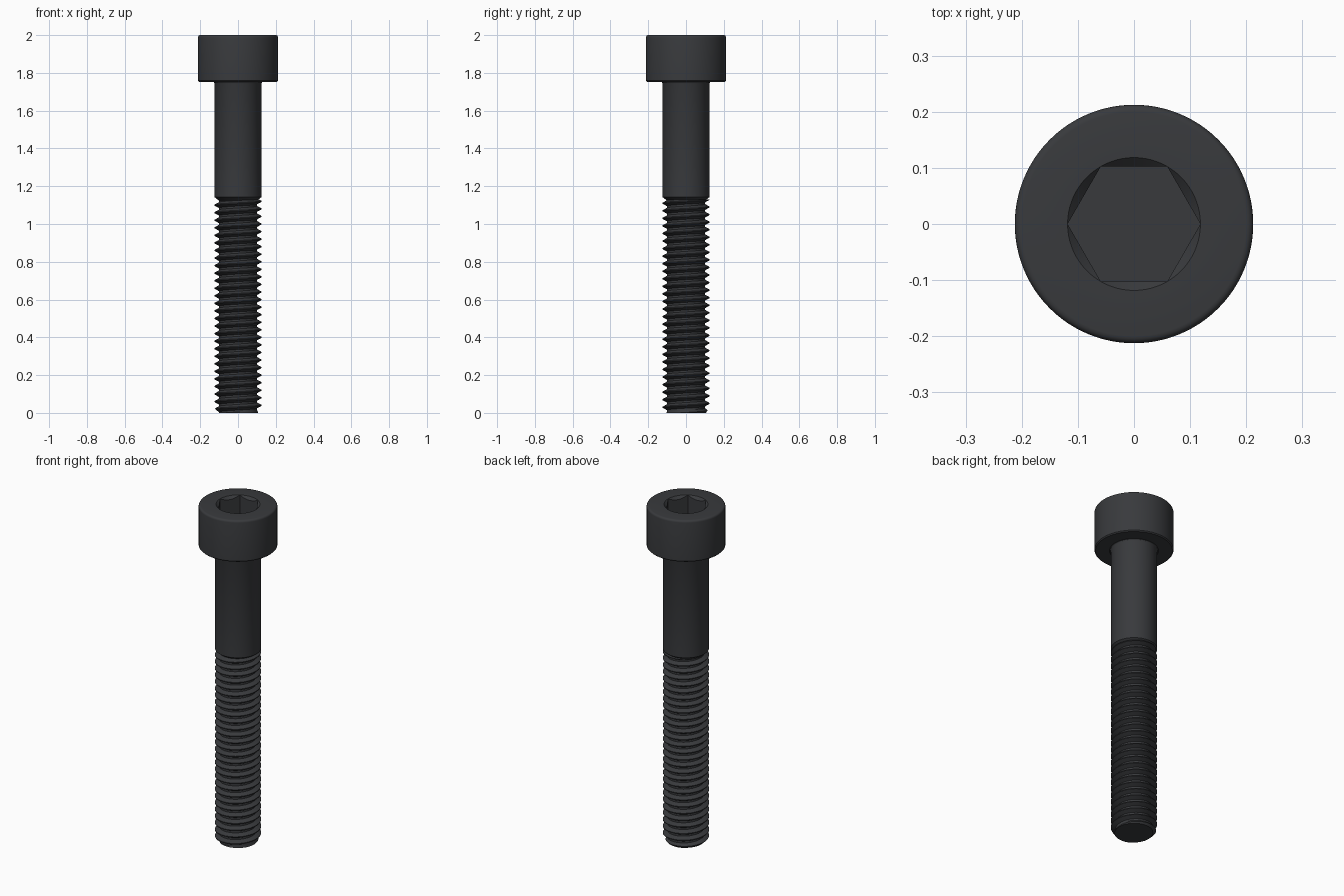
import bpy, bmesh
from math import pi, cos, sin, radians, tau

if "Cube" in bpy.data.objects:
    bpy.data.objects.remove(bpy.data.objects["Cube"])

SEGS = 96
HEAD_R, SHANK_R, ROOT_R = 0.2125, 0.1245, 0.101
HEAD_Z, THREAD_TOP, PITCH = 1.753, 1.13, 0.04
FLAT = 0.1025                       # half the hex width across flats
CORNER = FLAT / cos(pi / 6)

mat = bpy.data.materials.new("black_steel")
mat.diffuse_color = (0.04, 0.042, 0.046, 1)
mat.use_nodes = True
mat.node_tree.nodes["Principled BSDF"].inputs["Base Color"].default_value = mat.diffuse_color


def finish(name, bm):
    bmesh.ops.remove_doubles(bm, verts=bm.verts, dist=1e-5)
    bmesh.ops.dissolve_degenerate(bm, dist=1e-6, edges=bm.edges)
    rim = [e for e in bm.edges if e.is_boundary]
    if rim:
        bmesh.ops.holes_fill(bm, edges=rim, sides=0)
    bmesh.ops.recalc_face_normals(bm, faces=bm.faces)
    me = bpy.data.meshes.new(name)
    bm.to_mesh(me)
    bm.free()
    me.materials.append(mat)
    ob = bpy.data.objects.new(name, me)
    bpy.context.collection.objects.link(ob)
    bpy.ops.object.select_all(action='DESELECT')
    ob.select_set(True)
    bpy.context.view_layer.objects.active = ob
    bpy.ops.object.shade_smooth_by_angle(angle=radians(30))
    return ob


def grid(name, rows, point):
    """Skin rows of points around the z axis; point(row, angle) -> (r, z)."""
    bm = bmesh.new()
    vs = []
    for row in rows:
        ring = []
        for i in range(SEGS + 1):
            a = tau * i / SEGS
            r, z = point(row, a)
            ring.append(bm.verts.new((r * cos(a), r * sin(a), z)))
        vs.append(ring)
    for lo, hi in zip(vs, vs[1:]):
        for i in range(SEGS):
            bm.faces.new((lo[i], lo[i + 1], hi[i + 1], hi[i]))
    return finish(name, bm)


def hex_r(a):
    return FLAT / cos(a % (pi / 3) - pi / 6)


# Head: rounded top edge, hex socket with a conical lead-in
def head_point(row, a):
    if row == "lead_in":
        return hex_r(a), 2 - (CORNER - hex_r(a))
    if row == "socket_floor":
        return hex_r(a), 1.875
    return row


f = 0.0125
head_rows = [(0.1, HEAD_Z), (HEAD_R - 0.006, HEAD_Z), (HEAD_R, HEAD_Z + 0.006)]
head_rows += [(HEAD_R - f + f * cos(t * pi / 8), 2 - f + f * sin(t * pi / 8)) for t in range(5)]
head_rows += [(CORNER, 2), "lead_in", "socket_floor"]
grid("head", head_rows, head_point)

# Plain shank: chamfer into the thread, small fillet under the head
shank_rows = [(ROOT_R, THREAD_TOP - 0.005), (SHANK_R, THREAD_TOP + 0.012),
              (SHANK_R, HEAD_Z - 0.01), (SHANK_R + 0.003, HEAD_Z - 0.003),
              (SHANK_R + 0.01, HEAD_Z + 0.002)]
grid("shank", shank_rows, lambda row, a: row)


# Thread: right-handed 60 degree helix, clipped flat at both ends
def thread_r(z, a):
    d = abs((z / PITCH - a / tau + 0.5) % 1 - 0.5)      # distance from crest
    t = min(max((d - 0.0625) / 0.3125, 0), 1)
    r = SHANK_R + (ROOT_R - SHANK_R) * t
    return min(r, 0.105 + z * 0.8)                      # chamfered tip


def thread_point(turn, a):
    z = min(max(PITCH * (turn + a / tau), 0), THREAD_TOP)
    return thread_r(z, a), z


turns = [k + s for k in range(-2, int(THREAD_TOP / PITCH) + 2)
         for s in (-0.0625, 0.0625, 0.375, 0.625)]
grid("thread", turns, thread_point)
